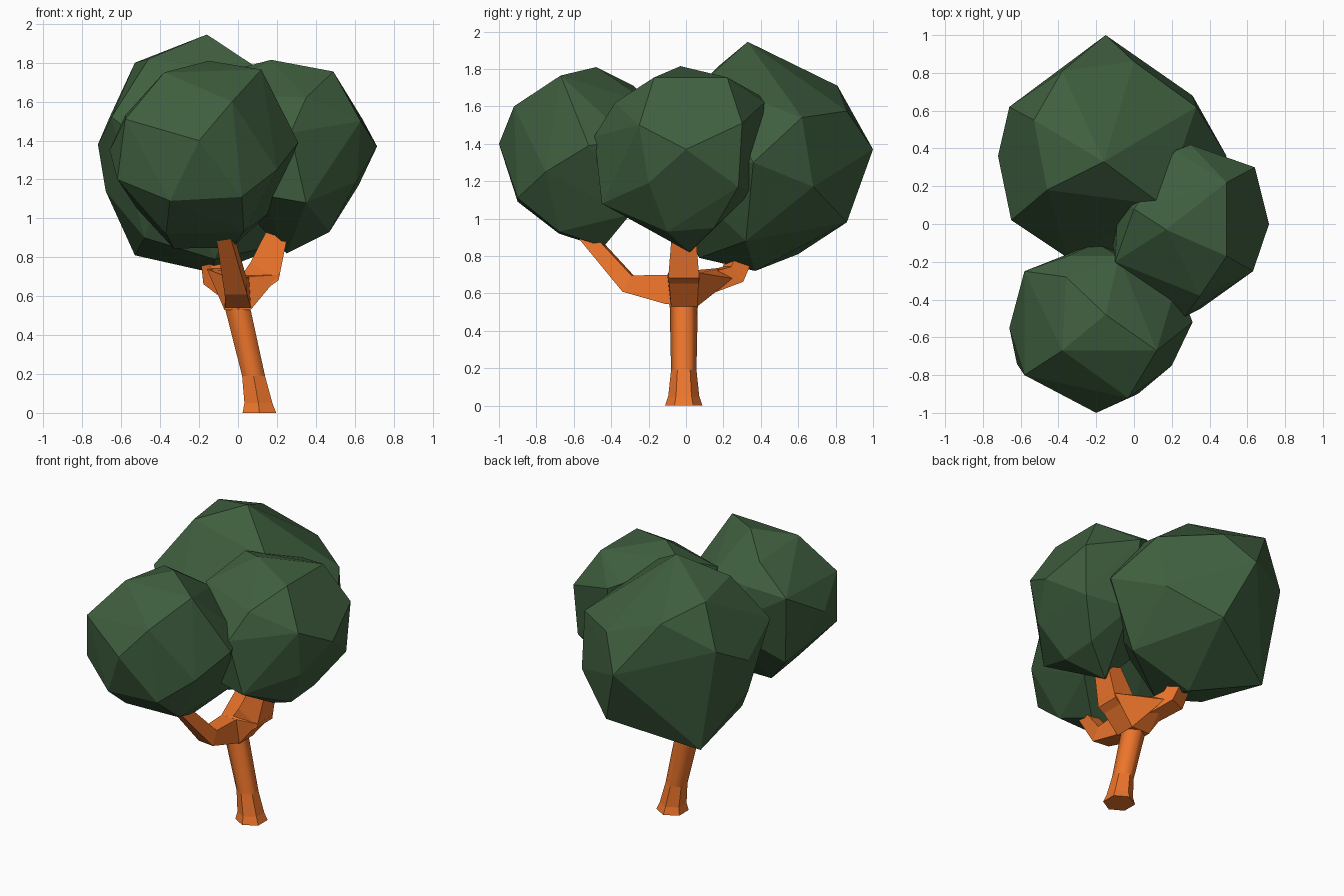
import bpy, bmesh, math
from mathutils import Vector


def material(name, colour):
    m = bpy.data.materials.new(name)
    m.diffuse_color = (*colour, 1)
    return m


bark = material("bark", (0.86, 0.18, 0.025))
leaf = material("leaf", (0.05, 0.115, 0.05))


def finish(bm, name, mat):
    bmesh.ops.recalc_face_normals(bm, faces=bm.faces)
    mesh = bpy.data.meshes.new(name)
    bm.to_mesh(mesh)
    bm.free()
    mesh.materials.append(mat)
    ob = bpy.data.objects.new(name, mesh)
    bpy.context.collection.objects.link(ob)
    return ob


def skin(bm, rings):
    """Join rings of points into a closed tube."""
    rings = [[bm.verts.new(p) for p in r] for r in rings]
    n = len(rings[0])
    bands = []
    for a, b in zip(rings, rings[1:]):
        bands.append([bm.faces.new((a[i], a[(i + 1) % n], b[(i + 1) % n], b[i]))
                      for i in range(n)])
    bm.faces.new(rings[0][::-1])
    bm.faces.new(rings[-1])
    return bands


def branch(name, path):
    """Boxy limb along a path of (point, half width, half height)."""
    pts = [Vector(p[0]) for p in path]
    bm = bmesh.new()
    rings = []
    for i, (p, w, h) in enumerate(path):
        d = Vector()
        if i > 0:
            d += (pts[i] - pts[i - 1]).normalized()
        if i < len(pts) - 1:
            d += (pts[i + 1] - pts[i]).normalized()
        d.normalize()
        side = d.cross(Vector((0, 0, 1))).normalized()
        up = side.cross(d)
        rings.append([pts[i] + side * w * s + up * h * t
                      for s, t in ((-1, -0.9), (1, -0.9), (0.85, 1), (-0.85, 1))])
    skin(bm, rings)
    return finish(bm, name, bark)


def wrapped(name, corners, mat=leaf):
    """Faceted mass wrapped around its corner points."""
    bm = bmesh.new()
    for c in corners:
        bm.verts.new(c)
    bmesh.ops.convex_hull(bm, input=bm.verts[:])
    bmesh.ops.delete(bm, geom=[v for v in bm.verts if not v.link_faces], context='VERTS')
    return finish(bm, name, mat)


# leaning six-sided trunk with flared foot
bm = bmesh.new()
profile = [(0.11, 0, 0.1), (0.105, 0.05, 0.083), (0.08, 0.19, 0.068),
           (0.0, 0.53, 0.075), (-0.005, 0.62, 0.075)]
bands = skin(bm, [[(x + r * math.cos(math.radians(30 + 60 * i)),
                    -0.012 + r * math.sin(math.radians(30 + 60 * i)), z)
                   for i in range(6)] for x, z, r in profile])
for f in bands[2]:
    f.smooth = True
finish(bm, "trunk", bark)

# solid fork joining the limbs
wrapped("fork", [(-0.07, -0.08, 0.53), (0.065, -0.08, 0.53), (-0.07, 0.06, 0.53),
                 (0.065, 0.06, 0.53), (0.215, -0.095, 0.71), (0.215, 0.07, 0.71),
                 (-0.16, 0.22, 0.74), (-0.04, 0.25, 0.68), (-0.06, -0.09, 0.70),
                 (0.05, -0.10, 0.70), (-0.09, 0.07, 0.70)], bark)

# three limbs
branch("front_branch", [((0, 0.0, 0.615), 0.065, 0.085),
                        ((0, -0.10, 0.617), 0.066, 0.083),
                        ((-0.008, -0.31, 0.65), 0.058, 0.052),
                        ((-0.075, -0.57, 0.95), 0.036, 0.036)])
branch("right_branch", [((0.03, -0.012, 0.62), 0.07, 0.06),
                        ((0.14, -0.012, 0.725), 0.083, 0.09),
                        ((0.20, -0.012, 0.91), 0.066, 0.06)])
branch("back_branch", [((-0.02, 0.07, 0.64), 0.06, 0.06),
                       ((-0.105, 0.25, 0.70), 0.066, 0.055),
                       ((-0.14, 0.34, 0.88), 0.05, 0.045)])

# three leaf masses
wrapped("front_foliage", [
    (-0.20, -1.0, 1.40), (-0.03, -0.92, 1.60), (-0.58, -0.80, 1.51),
    (-0.38, -0.67, 1.75), (-0.15, -0.48, 1.81), (0.12, -0.67, 1.765),
    (0.31, -0.52, 1.39), (0.20, -0.75, 1.25), (-0.62, -0.74, 1.20),
    (-0.66, -0.55, 1.35), (-0.58, -0.25, 1.53), (-0.36, -0.28, 1.71),
    (-0.35, -0.17, 1.58), (-0.08, -0.17, 1.60), (-0.35, -0.90, 1.09),
    (0.02, -0.90, 1.11), (-0.37, -0.68, 0.92), (0.03, -0.68, 0.93),
    (-0.33, -0.45, 0.845), (-0.03, -0.44, 0.85), (-0.52, -0.33, 1.05),
    (0.15, -0.30, 1.02), (0.23, -0.30, 1.42), (-0.20, -0.10, 1.30)])

wrapped("right_foliage", [
    (0.715, 0.0, 1.37), (0.49, -0.17, 1.755), (0.49, 0.22, 1.755),
    (0.17, -0.03, 1.815), (0.64, 0.30, 1.51), (0.63, -0.25, 1.50),
    (0.35, -0.38, 1.62), (0.27, -0.49, 1.44), (0.61, -0.20, 1.19),
    (0.62, 0.28, 1.17), (0.30, 0.42, 1.62), (0.22, 0.39, 1.66),
    (0.35, -0.45, 1.08), (0.12, -0.43, 1.12), (0.25, 0.02, 0.82),
    (0.47, -0.10, 0.93), (0.47, 0.15, 0.95), (0.33, 0.36, 1.15),
    (-0.10, -0.20, 1.64), (-0.12, -0.05, 1.20), (-0.08, 0.20, 1.50),
    (0.0, 0.08, 1.77)])

wrapped("back_foliage", [
    (-0.16, 0.33, 1.945), (-0.53, 0.55, 1.80), (-0.46, 0.18, 1.82),
    (0.33, 0.62, 1.54), (0.15, 0.10, 1.74), (0.0, 0.86, 1.575),
    (-0.38, 0.81, 1.71), (-0.15, 1.0, 1.37), (-0.66, 0.62, 1.52),
    (-0.72, 0.36, 1.38), (-0.65, 0.02, 1.52), (-0.35, -0.18, 1.30),
    (0.10, -0.12, 1.30), (0.49, 0.36, 1.30), (0.0, 0.86, 0.98),
    (-0.68, 0.30, 1.14), (-0.53, 0.60, 0.81), (-0.13, 0.37, 0.72),
    (-0.12, 0.07, 0.79), (0.28, 0.32, 0.88), (-0.48, 0.08, 0.90),
    (0.31, 0.68, 1.17)])
